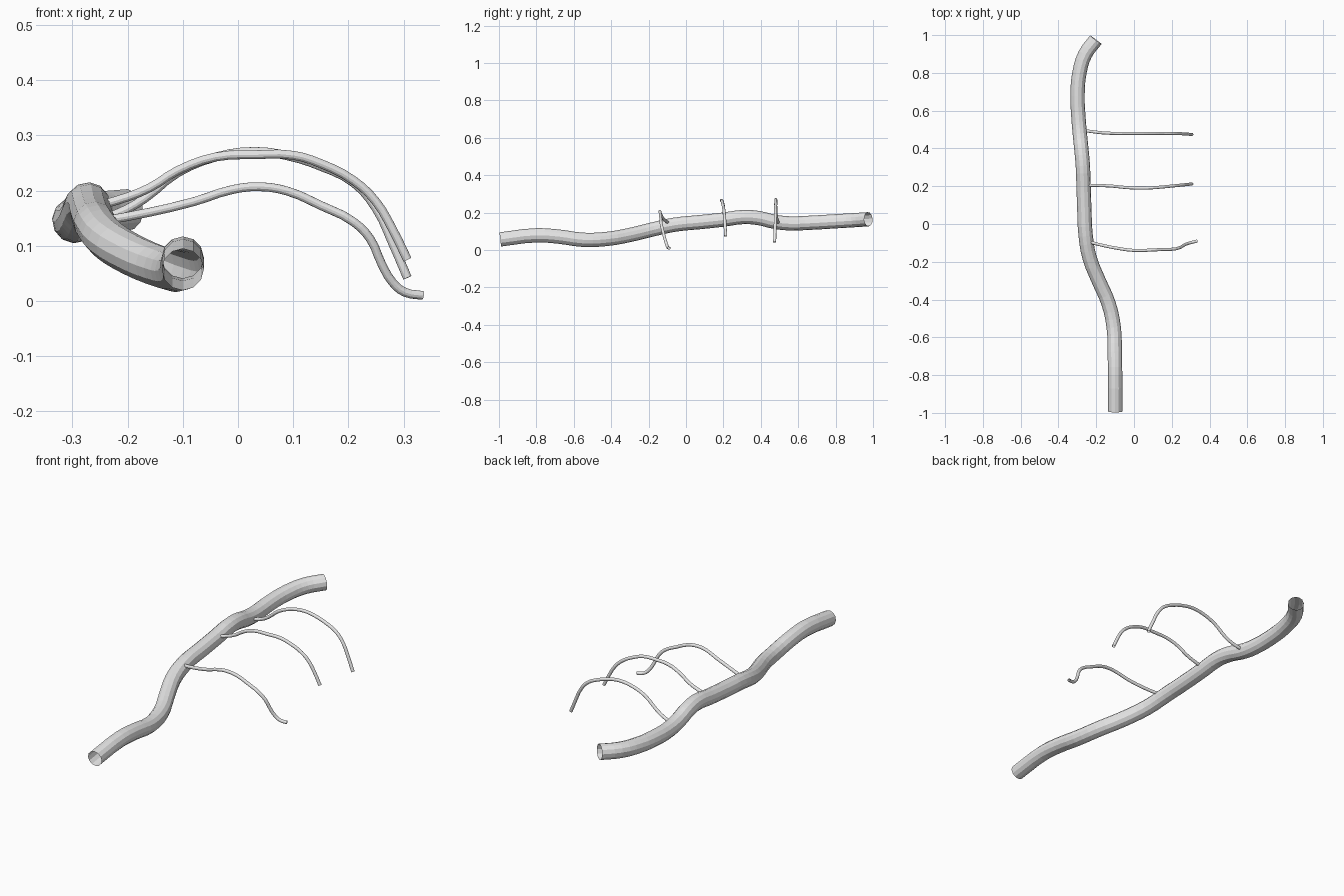
import bpy

grey = bpy.data.materials.new("light grey")
grey.diffuse_color = (0.8, 0.8, 0.8, 1)


def tube(name, points, radius):
    """Open-ended 12-sided tube swept along a smooth path."""
    cu = bpy.data.curves.new(name, 'CURVE')
    cu.dimensions = '3D'
    cu.resolution_u = 3
    cu.bevel_depth = radius
    cu.bevel_resolution = 4
    cu.use_fill_caps = False
    sp = cu.splines.new('BEZIER')
    sp.bezier_points.add(len(points) - 1)
    for bp, p in zip(sp.bezier_points, points):
        bp.co = p
        bp.handle_left_type = bp.handle_right_type = 'AUTO'
    sp.use_smooth = False
    ob = bpy.data.objects.new(name, cu)
    bpy.context.collection.objects.link(ob)
    cu.materials.append(grey)
    # turn into a plain mesh
    bpy.ops.object.select_all(action='DESELECT')
    ob.select_set(True)
    bpy.context.view_layer.objects.active = ob
    bpy.ops.object.convert(target='MESH')
    return ob


# main pipe
tube("main_pipe", [
    (-0.10, -0.993, 0.057), (-0.10, -0.80, 0.079), (-0.102, -0.68, 0.072),
    (-0.107, -0.55, 0.055), (-0.135, -0.42, 0.060), (-0.187, -0.30, 0.081),
    (-0.235, -0.18, 0.110), (-0.256, -0.06, 0.136), (-0.263, 0.08, 0.150),
    (-0.267, 0.20, 0.163), (-0.271, 0.31, 0.177), (-0.278, 0.39, 0.171),
    (-0.286, 0.47, 0.152), (-0.293, 0.55, 0.143), (-0.299, 0.68, 0.147),
    (-0.289, 0.80, 0.154), (-0.258, 0.90, 0.160), (-0.202, 0.975, 0.165)],
    0.038)

# three thin side branches arching to +x
tube("front_branch", [
    (-0.25, -0.09, 0.145), (-0.20, -0.105, 0.153), (-0.08, -0.13, 0.180),
    (-0.01, -0.139, 0.202), (0.04, -0.14, 0.207), (0.09, -0.138, 0.199),
    (0.15, -0.135, 0.173), (0.21, -0.133, 0.143), (0.24, -0.126, 0.112),
    (0.26, -0.115, 0.068), (0.28, -0.105, 0.034), (0.302, -0.098, 0.016),
    (0.335, -0.09, 0.010)], 0.008)
tube("middle_branch", [
    (-0.26, 0.205, 0.172), (-0.22, 0.205, 0.182), (-0.16, 0.203, 0.205),
    (-0.11, 0.20, 0.236), (-0.04, 0.193, 0.261), (0.03, 0.19, 0.265),
    (0.10, 0.192, 0.264), (0.15, 0.196, 0.249), (0.21, 0.202, 0.218),
    (0.25, 0.206, 0.180), (0.28, 0.209, 0.130), (0.307, 0.212, 0.075)], 0.008)
tube("back_branch", [
    (-0.27, 0.495, 0.145), (-0.22, 0.489, 0.158), (-0.17, 0.483, 0.185),
    (-0.11, 0.48, 0.232), (-0.04, 0.48, 0.261), (0.03, 0.48, 0.271),
    (0.09, 0.48, 0.263), (0.15, 0.48, 0.244), (0.21, 0.479, 0.214),
    (0.25, 0.478, 0.168), (0.28, 0.476, 0.105), (0.307, 0.474, 0.042)], 0.008)
